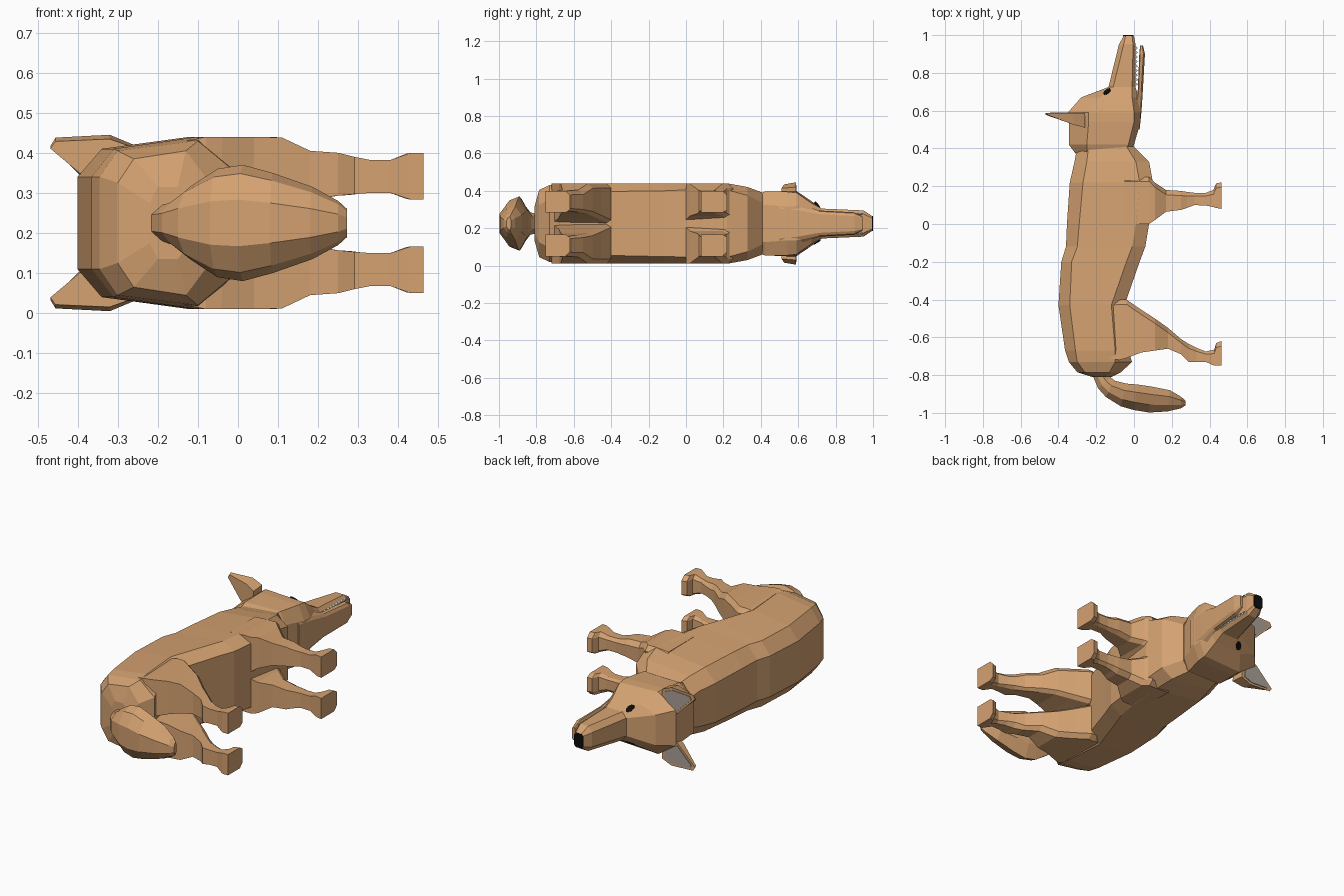
import bpy, bmesh, math
from mathutils import Vector
from mathutils.bvhtree import BVHTree

ZC = 0.225  # height of the symmetry plane (the animal lies on its side)


def material(name, rgb):
    m = bpy.data.materials.new(name)
    m.diffuse_color = (*rgb, 1)
    return m


FUR = material("tan_fur", (0.66, 0.36, 0.165))
BLACK = material("black", (0.004, 0.004, 0.004))
GREY = material("ear_grey", (0.40, 0.35, 0.31))
WHITE = material("tooth_white", (0.85, 0.83, 0.78))


def finish(name, bm, mat):
    bmesh.ops.recalc_face_normals(bm, faces=bm.faces)
    me = bpy.data.meshes.new(name)
    bm.to_mesh(me)
    me.materials.append(mat)
    ob = bpy.data.objects.new(name, me)
    bpy.context.collection.objects.link(ob)
    return ob


def loft(name, rings, mat=FUR):
    """Skin a list of equal-length point rings and cap both ends."""
    bm = bmesh.new()
    vs = [[bm.verts.new(p) for p in r] for r in rings]
    n = len(vs[0])
    for a, b in zip(vs, vs[1:]):
        for i in range(n):
            j = (i + 1) % n
            bm.faces.new((a[i], a[j], b[j], b[i]))
    bm.faces.new(vs[0])
    bm.faces.new(vs[-1])
    bmesh.ops.recalc_face_normals(bm, faces=bm.faces)
    return finish(name, bm, mat), BVHTree.FromBMesh(bm)


def section(y, *half):
    """Symmetric ring at y from (x, half width) pairs running back to belly."""
    return ([(x, y, ZC + w) for x, w in half] +
            [(x, y, ZC - w) for x, w in reversed(half)])


# Torso
loft("torso", [
    section(-0.81, (-0.22, .05), (-0.20, .09), (-0.15, .09), (-0.12, .05)),
    section(-0.785, (-0.30, .10), (-0.26, .16), (-0.13, .18), (-0.07, .10)),
    section(-0.73, (-0.345, .115), (-0.30, .18), (-0.10, .205), (-0.01, .13)),
    section(-0.67, (-0.365, .115), (-0.31, .185), (-0.10, .215), (-0.03, .15)),
    section(-0.43, (-0.40, .115), (-0.34, .185), (-0.12, .215), (-0.05, .17)),
    section(-0.20, (-0.385, .115), (-0.33, .185), (-0.04, .215), (0.03, .175)),
    section(-0.12, (-0.36, .115), (-0.30, .185), (-0.01, .215), (0.06, .175)),
    section(0.00, (-0.355, .115), (-0.29, .185), (0.01, .215), (0.08, .18)),
    section(0.22, (-0.34, .11), (-0.27, .18), (0.03, .215), (0.10, .18)),
    section(0.33, (-0.315, .10), (-0.25, .165), (0.01, .195), (0.08, .15)),
    section(0.41, (-0.30, .08), (-0.24, .15), (-0.04, .165), (0.00, .11)),
])

# Head and upper muzzle
_, head_tree = loft("head", [
    section(0.36, (-0.30, .08), (-0.25, .14), (-0.06, .15), (-0.02, .10)),
    section(0.42, (-0.345, .09), (-0.25, .165), (-0.03, .17), (0.00, .10)),
    section(0.54, (-0.345, .10), (-0.24, .175), (0.00, .17), (0.035, .09)),
    section(0.59, (-0.35, .10), (-0.24, .175), (0.00, .165), (0.035, .09)),
    section(0.67, (-0.28, .085), (-0.18, .12), (-0.01, .11), (0.025, .07)),
    section(0.725, (-0.135, .05), (-0.11, .08), (-0.01, .08), (0.008, .06)),
    section(0.95, (-0.08, .04), (-0.055, .07), (-0.005, .07), (0.008, .05)),
    section(0.995, (-0.055, .03), (-0.045, .04), (-0.01, .04), (0.00, .03)),
])

# Lower jaw
loft("lower_jaw", [
    section(0.50, (-0.01, .10), (0.00, .11), (0.02, .10), (0.03, .08)),
    section(0.60, (0.00, .10), (0.01, .11), (0.03, .09), (0.04, .07)),
    section(0.71, (0.02, .06), (0.025, .07), (0.038, .065), (0.047, .05)),
    section(0.90, (0.028, .05), (0.032, .06), (0.05, .055), (0.058, .04)),
    section(0.945, (0.032, .03), (0.035, .035), (0.043, .035), (0.048, .03)),
])

# Nose plate on the muzzle tip
nose = [(-0.057, .028), (-0.046, .04), (-0.012, .04), (-0.003, .028)]
loft("nose", [section(0.993, *nose), section(1.0, *nose)], BLACK)

# Teeth along the upper lip
bm = bmesh.new()
for s in (-1, 1):
    for i in range(9):
        y = 0.74 + i * 0.024
        base = [bm.verts.new((0.007, y + dy, ZC + s * (0.052 + dz)))
                for dy, dz in ((-.011, -.006), (.011, -.006), (.011, .006), (-.011, .006))]
        tip = bm.verts.new((0.021, y, ZC + s * 0.052))
        bm.faces.new(base)
        for k in range(4):
            bm.faces.new((base[k], base[(k + 1) % 4], tip))
finish("teeth", bm, WHITE)

# Tail: x, y near body, y outside, half width
loft("tail", [
    [(x + k * sl, yi + (yo - yi) * t, ZC + w * f)
     for t, f, k in ((0, .5, 1), (.3, 1, .6), (.7, .85, .3), (1, .4, 0),
                     (1, -.4, 0), (.7, -.85, .3), (.3, -1, .6), (0, -.5, 1))]
    for x, yi, yo, w, sl in (
        (-0.22, -0.79, -0.80, .05, .08),
        (-0.19, -0.815, -0.87, .06, .07),
        (-0.15, -0.83, -0.915, .09, .05),
        (-0.07, -0.845, -0.965, .135, .03),
        (0.00, -0.85, -0.985, .145, .02),
        (0.08, -0.86, -0.998, .125, .01),
        (0.18, -0.88, -0.992, .09, .01),
        (0.25, -0.915, -0.975, .055, 0),
        (0.272, -0.935, -0.96, .035, 0))
])

# Legs: x, rear y, front y, inner and outer distance from the symmetry plane
HIND = [(-0.20, -0.70, -0.42, .00, .19), (-0.08, -0.72, -0.40, .00, .215),
        (-0.04, -0.71, -0.40, .005, .215), (0.04, -0.68, -0.455, .03, .215),
        (0.11, -0.67, -0.50, .05, .213), (0.18, -0.66, -0.55, .06, .18),
        (0.25, -0.69, -0.61, .068, .175), (0.29, -0.73, -0.635, .072, .165),
        (0.33, -0.73, -0.655, .075, .157), (0.38, -0.73, -0.675, .075, .157),
        (0.425, -0.75, -0.665, .06, .173), (0.435, -0.75, -0.63, .058, .175),
        (0.463, -0.75, -0.62, .058, .175)]
FORE = [(-0.05, 0.00, 0.25, .00, .21), (0.03, 0.00, 0.25, .01, .215),
        (0.08, 0.00, 0.25, .02, .215), (0.11, 0.02, 0.22, .04, .213),
        (0.17, 0.065, 0.18, .055, .18), (0.25, 0.075, 0.175, .068, .175),
        (0.28, 0.085, 0.17, .07, .165), (0.32, 0.10, 0.165, .075, .157),
        (0.38, 0.098, 0.165, .075, .157), (0.42, 0.09, 0.18, .06, .173),
        (0.435, 0.085, 0.215, .058, .175), (0.463, 0.08, 0.22, .058, .175)]


def leg_ring(s, x, y0, y1, a, b):
    c = min(0.025, (y1 - y0) * 0.25)  # chamfer on the front corners
    return [(x, y, ZC + s * w) for y, w in
            ((y0, a), (y0, b), (y1 - c, b), (y1, b - c), (y1, a + c * .6), (y1 - c, a))]


for s, side in ((1, "left"), (-1, "right")):
    for label, rows in (("hind", HIND), ("front", FORE)):
        loft(f"{side}_{label}_leg", [leg_ring(s, *r) for r in rows])

    # Ear: flat front outline, tapering back toward the base
    outline = [(-0.27, .07), (-0.36, .085), (-0.468, .192), (-0.455, .213),
               (-0.32, .22), (-0.26, .195)]
    front = [(x, 0.587, ZC + s * w) for x, w in outline]
    back = [(x, min(0.578, 0.51 + max(0, -0.28 - x) * 0.38), ZC + s * (.15 + (w - .15) * .85))
            for x, w in outline]
    loft(f"{side}_ear", [back, front])
    cx, cw = -0.355, .155
    loft(f"{side}_inner_ear",
         [[(cx + (x - cx) * .8, y, ZC + s * (cw + (w - cw) * .8)) for x, w in outline]
          for y in (0.585, 0.591)], GREY)

    # Eye: thin plate laid on the face surface
    p, n, _, _ = head_tree.find_nearest(Vector((-0.145, 0.71, ZC + s * 0.105)))
    u = Vector((-0.55, -0.5, s * 0.6))
    u = (u - n * u.dot(n)).normalized()
    v = n.cross(u)
    loft(f"{side}_eye",
         [[p + n * h + u * math.cos(a) * .027 + v * math.sin(a) * .015
           for a in (k * math.pi / 4 for k in range(8))] for h in (-.003, .005)], BLACK)
